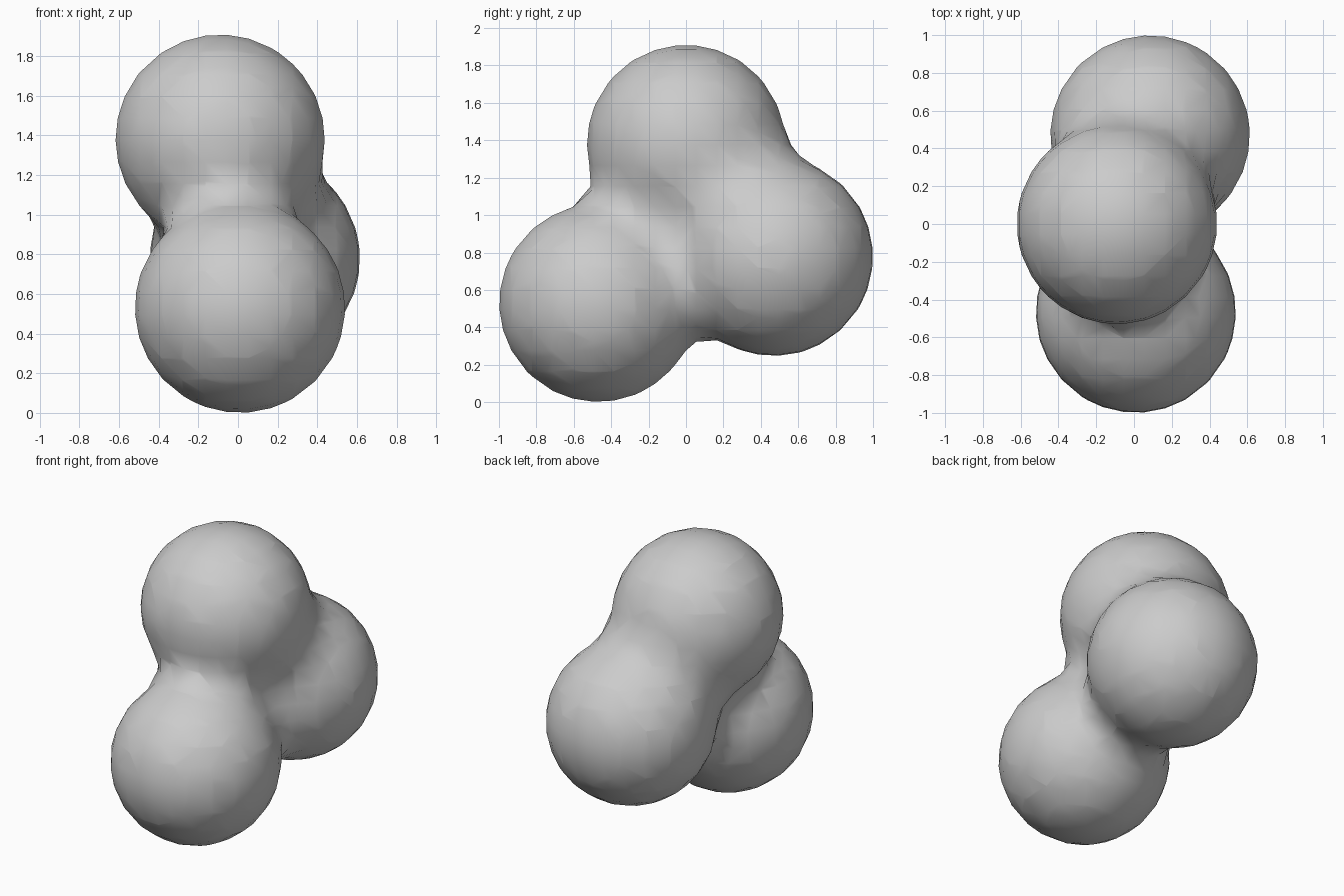
import bpy

if "Cube" in bpy.data.objects:
    bpy.data.objects.remove(bpy.data.objects["Cube"])

# Three equal blended balls: front lower, back middle, top
centres = [(0.01, -0.47, 0.53), (0.085, 0.47, 0.777), (-0.09, 0.0, 1.38)]

meta = bpy.data.metaballs.new("blended_balls")
meta.resolution = 0.11
meta.render_resolution = 0.11
meta.threshold = 0.3
blob = bpy.data.objects.new("blended_balls", meta)
bpy.context.collection.objects.link(blob)

for c in centres:
    ball = meta.elements.new(type='BALL')
    ball.co = c
    ball.radius = 0.774
    ball.stiffness = 2.0

# Turn the blended surface into a smooth mesh
bpy.context.view_layer.update()
dg = bpy.context.evaluated_depsgraph_get()
mesh = bpy.data.meshes.new_from_object(blob.evaluated_get(dg))
bpy.data.objects.remove(blob)
mesh.polygons.foreach_set("use_smooth", [True] * len(mesh.polygons))
body = bpy.data.objects.new("three_ball_blob", mesh)
bpy.context.collection.objects.link(body)
